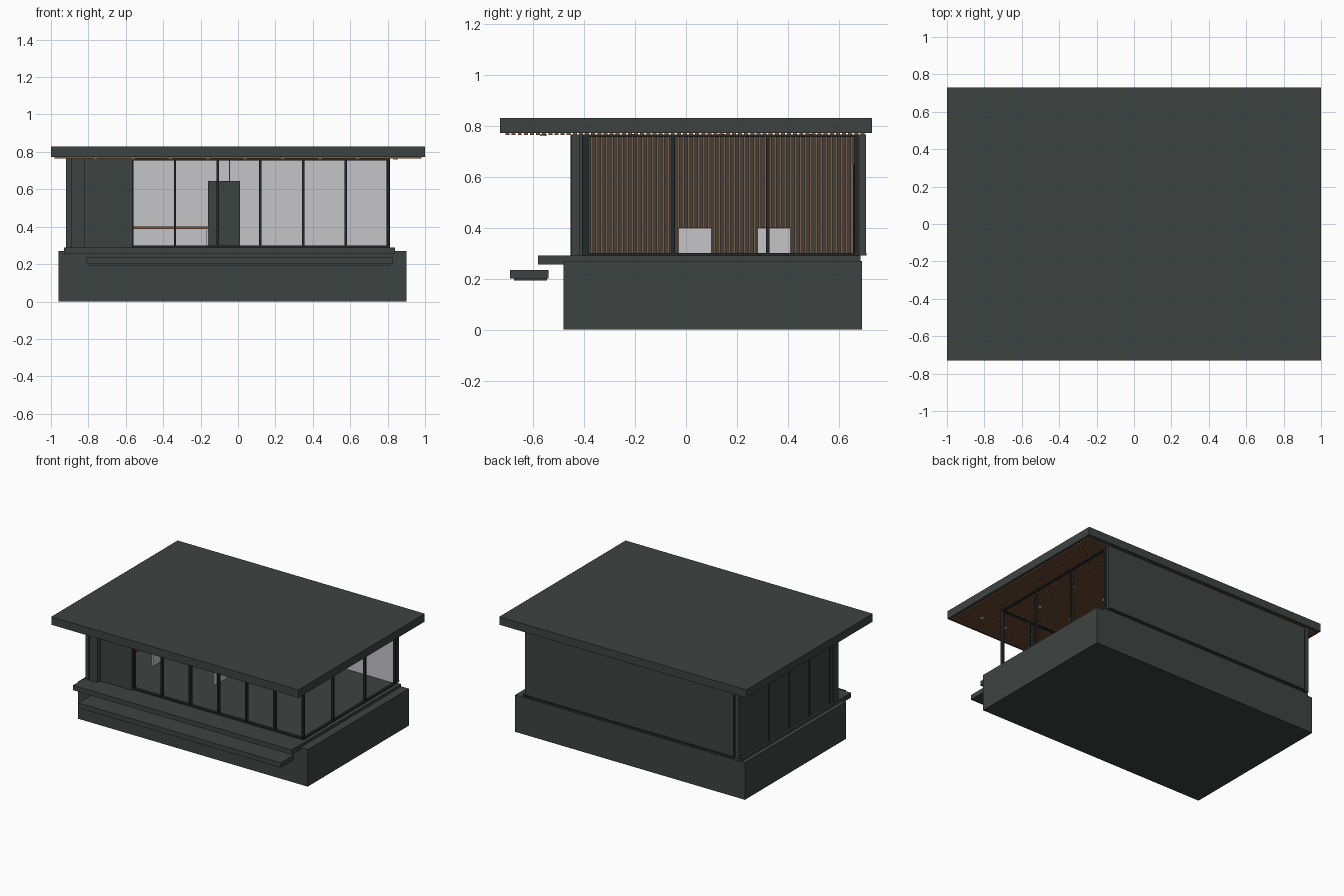
import bpy, bmesh
from mathutils import Matrix, Vector

cube = bpy.data.objects.get("Cube")
if cube:
    bpy.data.objects.remove(cube, do_unlink=True)


def material(name, r, g, b):
    m = bpy.data.materials.new(name)
    m.use_nodes = True
    m.diffuse_color = (r, g, b, 1)
    m.node_tree.nodes["Principled BSDF"].inputs["Base Color"].default_value = (r, g, b, 1)
    return m


DARK = material("charcoal cladding", 0.048, 0.056, 0.054)
FRAME = material("black frame", 0.018, 0.021, 0.021)
WOOD = material("warm timber", 0.22, 0.105, 0.05)
LIGHT = material("pale plaster", 0.56, 0.56, 0.58)


def finish(bm, name, mat):
    mesh = bpy.data.meshes.new(name)
    bm.to_mesh(mesh)
    bm.free()
    mesh.materials.append(mat)
    obj = bpy.data.objects.new(name, mesh)
    bpy.context.scene.collection.objects.link(obj)
    return obj


def boxes(name, mat, spans):
    """One object made of boxes, each given as x, y and z ranges."""
    bm = bmesh.new()
    for x, y, z in spans:
        centre = Vector([(a + b) / 2 for a, b in (x, y, z)])
        size = [b - a for a, b in (x, y, z)]
        bmesh.ops.create_cube(bm, size=1, matrix=Matrix.Translation(centre) @ Matrix.Diagonal((*size, 1)))
    return finish(bm, name, mat)


def around(c, w):
    return (c - w / 2, c + w / 2)


FLOOR, CEIL = 0.29, 0.765
WALL = (FLOOR, CEIL)

# Plinth, deck and front step
boxes("plinth", DARK, [((-0.96, 0.90), (-0.48, 0.69), (0, 0.27))])
boxes("floor_slab", DARK, [((-0.93, 0.84), (-0.48, 0.685), (0.26, FLOOR))])
boxes("front_deck", DARK, [((-0.93, 0.84), (-0.58, -0.47), (0.255, FLOOR))])
boxes("front_step", DARK, [((-0.81, 0.83), (-0.69, -0.54), (0.20, 0.235)),
                           ((-0.79, 0.81), (-0.675, -0.545), (0.193, 0.20))])

# Flat roof with slatted soffit
boxes("roof", DARK, [((-1, 1), (-0.73, 0.73), (0.772, 0.83))])
pitch = 0.024
boxes("soffit_slats", WOOD,
      [((-0.98, 0.98), around(-0.70 + i * pitch, pitch * 0.65), (0.764, 0.774)) for i in range(59)])

# Soffit downlights
bm = bmesh.new()
spots = [(0.84 - 0.2 * i, -0.56) for i in range(9)]
spots += [(x, y) for x in (0.64, 0.38, 0.12, -0.14, -0.4) for y in (-0.2, 0.14, 0.48)]
for x, y in spots:
    bmesh.ops.create_cone(bm, cap_ends=True, segments=12, radius1=0.012, radius2=0.012,
                          depth=0.008, matrix=Matrix.Translation((x, y, 0.764)))
finish(bm, "downlights", LIGHT)

# Closed side wall with panel joints outside and timber slats inside
boxes("side_wall", DARK, [((-0.915, -0.89), (-0.44, 0.68), WALL)])
boxes("side_wall_joints", FRAME,
      [((-0.919, -0.91), around(0.35 - 0.235 * i, 0.008), WALL) for i in range(4)])
slat = 0.02
boxes("side_wall_slats", WOOD,
      [((-0.892, -0.88), around(-0.37 + i * slat, slat * 0.5), WALL) for i in range(52)])

# Front closed bay
boxes("front_pier", DARK, [((-0.92, -0.82), (-0.45, -0.39), WALL)])
boxes("front_panel", DARK, [((-0.82, -0.565), (-0.42, -0.39), WALL)])
boxes("front_pier_joint", FRAME, [(around(-0.89, 0.005), (-0.453, -0.44), WALL)])

# Back wall: cladding outside, plaster inside
boxes("back_wall", DARK, [((-0.88, 0.81), (0.68, 0.705), WALL)])
boxes("back_wall_plaster", LIGHT, [((-0.89, 0.80), (0.668, 0.681), WALL)])
boxes("back_corner_post", DARK, [((-0.92, -0.895), (0.675, 0.70), WALL)])
boxes("back_wall_trim", FRAME, [((-0.88, 0.81), (0.70, 0.708), (FLOOR, 0.3)),
                                ((-0.895, -0.88), (0.68, 0.698), WALL)])
boxes("back_door", DARK, [((-0.16, 0.012), (0.658, 0.67), (FLOOR, 0.645))])
boxes("back_door_leaf_joint", FRAME, [(around(-0.105, 0.004), (0.655, 0.66), (FLOOR, 0.645))])
boxes("back_wall_joint", FRAME, [(around(-0.045, 0.004), (0.665, 0.67), (0.645, CEIL))])

# Open window frames on the front and the side
bar = 0.013
front_y, side_x = around(-0.395, 0.025), around(0.803, 0.02)
front = [(around(-0.565 + 0.2283 * i, bar), front_y, WALL) for i in range(7)]
front += [((-0.565, 0.81), front_y, (z, z + 0.01)) for z in (FLOOR, CEIL - 0.01)]
side = [(side_x, around(-0.05 + 0.37 * i, bar), WALL) for i in range(2)]
side += [(side_x, (0.66, 0.68), WALL)]
side += [(side_x, (-0.4, 0.68), (z, z + 0.01)) for z in (FLOOR, CEIL - 0.01)]
boxes("front_window_frame", FRAME, front)
boxes("side_window_frame", FRAME, side)

# Two long tables with timber tops and pale end panels
for label, y in (("front", (-0.03, 0.10)), ("back", (0.28, 0.41))):
    boxes(label + "_table_top", WOOD, [((-0.68, -0.16), y, (0.388, 0.40))])
    boxes(label + "_table_ends", LIGHT,
          [((x, x + 0.014), y, (FLOOR, 0.39)) for x in (-0.68, -0.172)])
    boxes(label + "_table_edge", LIGHT, [((-0.162, -0.157), y, (0.385, 0.397))])
